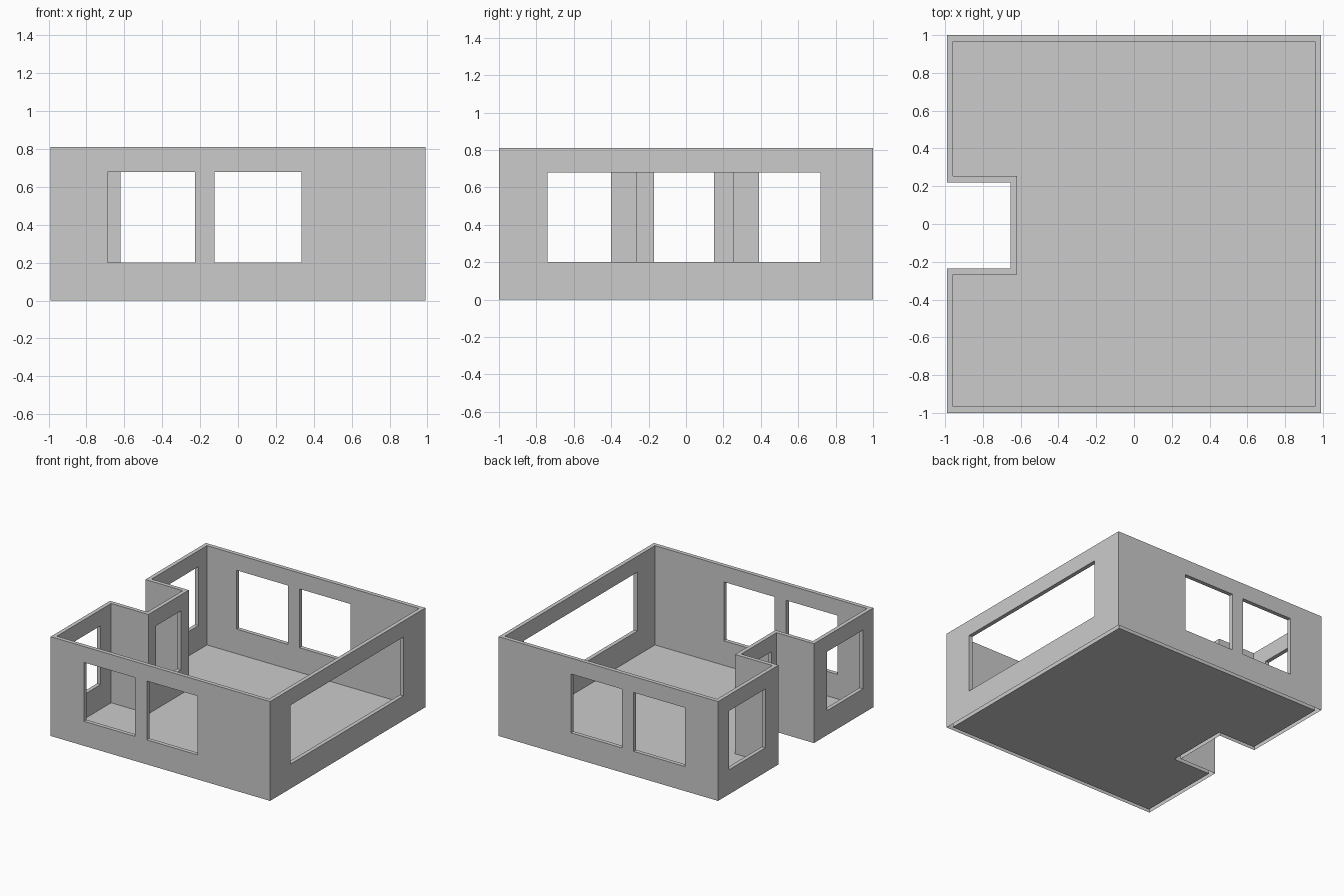
import bpy
import bmesh
from mathutils import Vector

if "Cube" in bpy.data.objects:
    bpy.data.objects.remove(bpy.data.objects["Cube"])

T = 0.033                      # wall thickness
H = 0.81                       # wall height
SILL, HEAD = 0.20, 0.68        # window bottom and top
UP = Vector((0, 0, 1))

# Outer footprint, counter-clockwise, with the entrance notch on the left side
outer = [Vector((x, y, 0)) for x, y in [
    (-0.99, -1), (0.99, -1), (0.99, 1), (-0.99, 1),
    (-0.99, 0.22), (-0.653, 0.22), (-0.653, -0.235), (-0.99, -0.235)]]
n = len(outer)

# Windows per wall, as world x or y ranges along that wall
windows = {
    0: [(-0.69, -0.227), (-0.123, 0.336)],
    1: [(-0.74, 0.718)],
    2: [(-0.69, -0.227), (-0.123, 0.336)],
    3: [(0.39, 0.857)],
    5: [(-0.17, 0.15)],
    7: [(-0.868, -0.402)],
}

dirs = [(outer[(i + 1) % n] - outer[i]).normalized() for i in range(n)]
norms = [UP.cross(d) for d in dirs]                      # inward normals
inner = [outer[i] + T * (norms[i] + norms[i - 1]) for i in range(n)]


def finish(bm, name):
    bmesh.ops.remove_doubles(bm, verts=bm.verts, dist=1e-5)
    mesh = bpy.data.meshes.new(name)
    bm.to_mesh(mesh)
    bm.free()
    bpy.context.collection.objects.link(bpy.data.objects.new(name, mesh))


def face(bm, pts):
    return bm.faces.new([bm.verts.new(p) for p in pts])


def rect(p, q, z0, z1):
    return [p + UP * z0, q + UP * z0, q + UP * z1, p + UP * z1]


def bridge(bm, a, b):
    # four quads joining two rectangles
    for k in range(4):
        m = (k + 1) % 4
        face(bm, [a[k], a[m], b[m], b[k]])


# Walls: outer skin, inner skin, top rim and window reveals
bm = bmesh.new()
for i in range(n):
    j = (i + 1) % n
    a, b, c, d = outer[i], outer[j], inner[i], inner[j]
    face(bm, [a + UP * H, b + UP * H, d + UP * H, c + UP * H])
    axis = 0 if abs(dirs[i].x) > 0.5 else 1
    spans = []
    for span in windows.get(i, []):
        pts = [a + dirs[i] * ((s - a[axis]) * dirs[i][axis]) for s in span]
        spans.append(sorted(pts, key=lambda p: (p - a).length))
    spans.sort(key=lambda s: (s[0] - a).length)
    if not spans:
        face(bm, rect(a, b, 0, H))
        face(bm, rect(d, c, 0, H))
        continue
    push = norms[i] * T
    mids = [(s[1] + t[0]) / 2 for s, t in zip(spans, spans[1:])]
    outs = [a] + mids + [b]
    ins = [c] + [m + push for m in mids] + [d]
    for k, (p, q) in enumerate(spans):
        hole_out = rect(p, q, SILL, HEAD)
        hole_in = [v + push for v in hole_out]
        bridge(bm, rect(outs[k], outs[k + 1], 0, H), hole_out)
        bridge(bm, hole_out, hole_in)
        bridge(bm, hole_in, rect(ins[k], ins[k + 1], 0, H))
finish(bm, "walls")

# Floor panel inside the walls
bm = bmesh.new()
face(bm, inner)
finish(bm, "floor")
